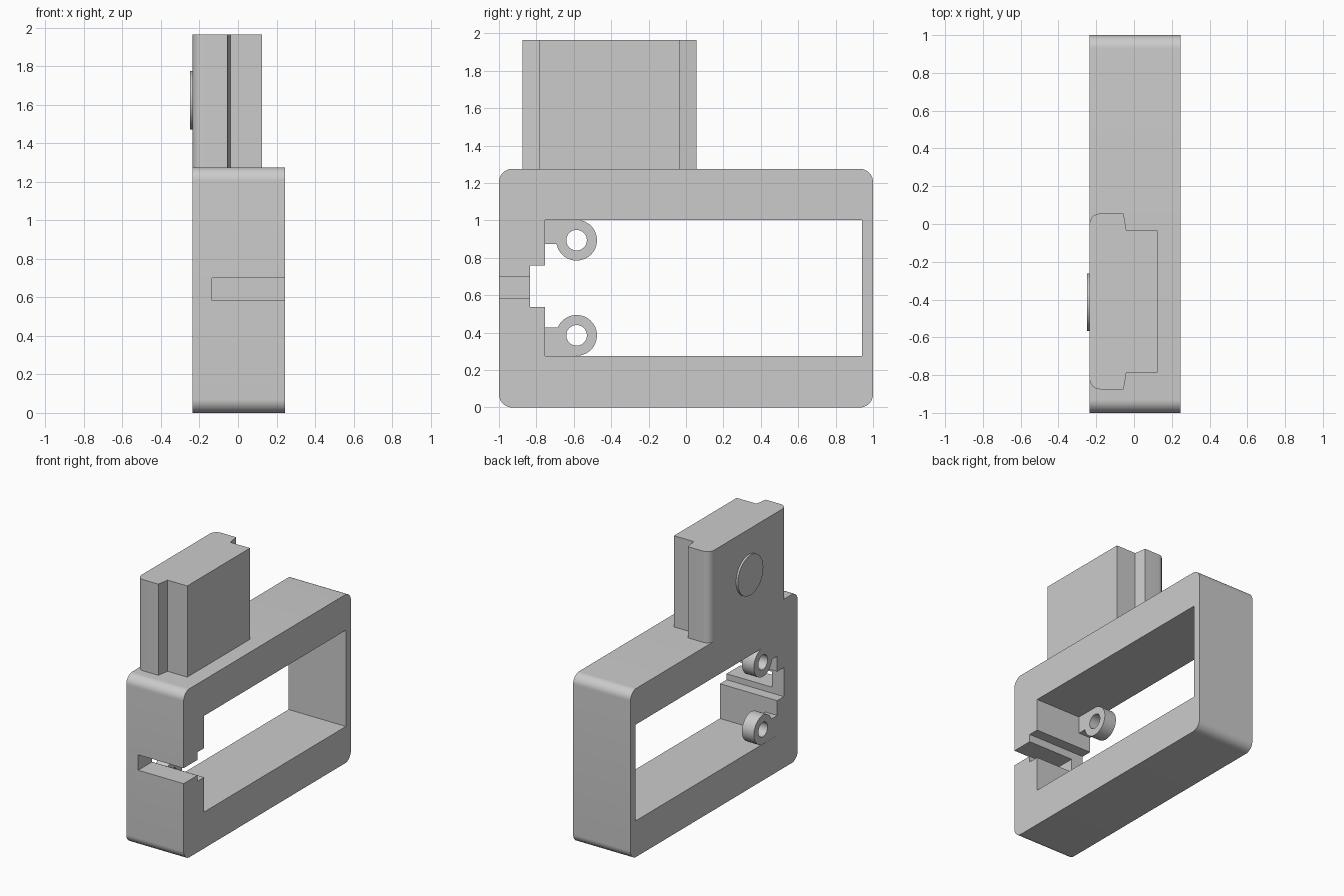
import bpy, bmesh
from math import sin, cos, asin, pi, radians
from mathutils import Vector

if "Cube" in bpy.data.objects:
    bpy.data.objects.remove(bpy.data.objects["Cube"], do_unlink=True)

grey = bpy.data.materials.new("light_grey")
grey.use_nodes = True
grey.diffuse_color = (0.6, 0.6, 0.6, 1)
grey.node_tree.nodes["Principled BSDF"].inputs["Base Color"].default_value = (0.6, 0.6, 0.6, 1)

LEFT, RIGHT = -0.235, 0.245     # side faces of the frame
INNER = -0.135                  # inner face of the thin left wall


def arc(cy, cz, r, start, end, n=12):
    """Points on an arc; angles in degrees."""
    angles = [radians(start + (end - start) * i / n) for i in range(n + 1)]
    return [(cy + r * cos(a), cz + r * sin(a)) for a in angles]


def rect(y0, y1, z0, z1):
    return [(y0, z0), (y1, z0), (y1, z1), (y0, z1)]


def prism(name, points, lo, hi, axis="x"):
    """Extrude a (y, z) outline along x, or an (x, y) outline along z."""
    place = (lambda p, d: (d, p[0], p[1])) if axis == "x" else (lambda p, d: (p[0], p[1], d))
    bm = bmesh.new()
    face = bm.faces.new([bm.verts.new(place(p, lo)) for p in points])
    new = bmesh.ops.extrude_face_region(bm, geom=[face])["geom"]
    move = Vector(place((0, 0), hi - lo))
    bmesh.ops.translate(bm, vec=move, verts=[g for g in new if isinstance(g, bmesh.types.BMVert)])
    bmesh.ops.recalc_face_normals(bm, faces=bm.faces)
    mesh = bpy.data.meshes.new(name)
    bm.to_mesh(mesh)
    bm.free()
    mesh.materials.append(grey)
    ob = bpy.data.objects.new(name, mesh)
    bpy.context.collection.objects.link(ob)
    return ob


def activate(ob):
    bpy.ops.object.select_all(action="DESELECT")
    ob.select_set(True)
    bpy.context.view_layer.objects.active = ob


def cut(ob, points, lo, hi):
    """Subtract an extruded outline from a part."""
    cutter = prism("cutter", points, lo, hi)
    cutter.hide_render = True
    mod = ob.modifiers.new("cut", "BOOLEAN")
    mod.operation, mod.solver, mod.object = "DIFFERENCE", "EXACT", cutter
    activate(ob)
    bpy.ops.object.modifier_apply(modifier=mod.name)
    bpy.data.objects.remove(cutter, do_unlink=True)


# Rounded frame with stepped window and a slot through the front wall
r, top = 0.07, 1.275
outline = (arc(1 - r, r, r, -90, 0) + arc(1 - r, top - r, r, 0, 90)
           + arc(r - 1, top - r, r, 90, 180) + arc(r - 1, r, r, 180, 270))
frame = prism("frame", outline, LEFT, RIGHT)
window = [(-0.755, 0.275), (0.94, 0.275), (0.94, 1.003), (-0.755, 1.003),
          (-0.755, 0.758), (-0.835, 0.758), (-0.835, 0.538), (-0.755, 0.538)]
cut(frame, window, -0.5, 0.5)
cut(frame, rect(-1.1, -0.8, 0.583, 0.7), INNER, 0.5)

# Screw bosses, each joined to the front wall by a short strap
parts = [frame]
R, cy = 0.109, -0.585
for name, cz, side, strap in (("upper_boss", 0.894, 1, 0.874), ("lower_boss", 0.385, -1, 0.426)):
    meet = -180 - asin((strap - cz) * side / R) * 180 / pi
    points = [(-0.755, R)] + [(y, z) for y, z in arc(cy, 0, R, 90, meet, 40)]
    points.append((-0.755, (strap - cz) * side))
    boss = prism(name, [(y, cz + side * z) for y, z in points], LEFT, INNER)
    cut(boss, arc(cy, cz, 0.055, 0, 350, 35), -0.5, 0.5)
    parts.append(boss)

# Upright post with a wide rounded back and a narrower rail
back, front, c = 0.055, -0.875, 0.055
post = ([(0.125, -0.785), (0.125, -0.035), (-0.04, -0.035), (-0.055, back)]
        + arc(LEFT + c, back - c, c, 90, 180)
        + arc(LEFT + c, front + c, c, 180, 270)
        + [(-0.055, front), (-0.04, -0.785)])
parts.append(prism("post", post, top, 1.965, axis="z"))

# Raised round button on the left side of the post
parts.append(prism("round_button", arc(-0.415, 1.622, 0.152, 0, 354, 59), LEFT - 0.015, LEFT))

for ob in parts:
    activate(ob)
    bpy.ops.object.shade_smooth_by_angle(angle=radians(30))
